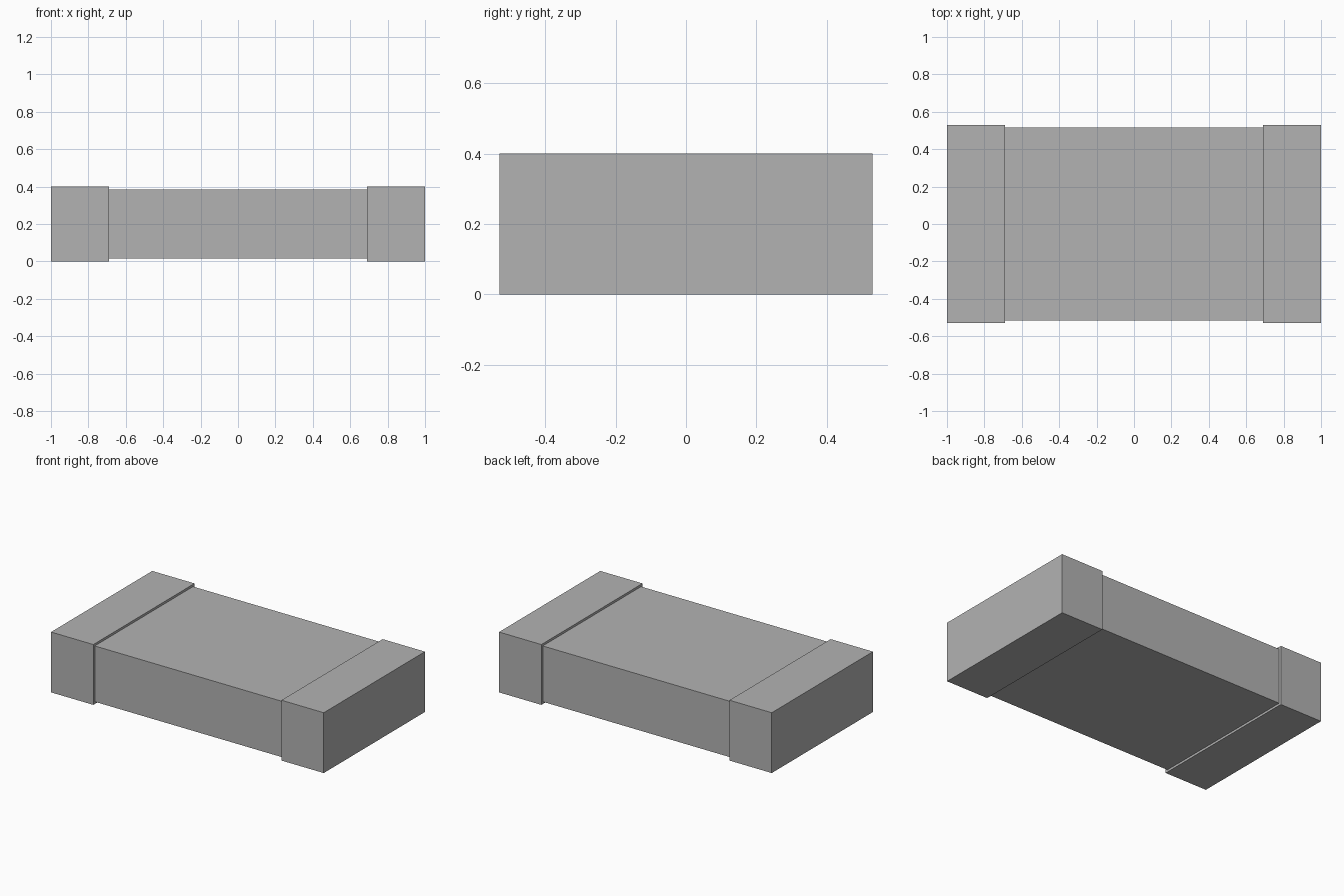
import bpy

# Remove the default cube
cube = bpy.data.objects.get("Cube")
if cube:
    bpy.data.objects.remove(cube, do_unlink=True)

# Single flat grey
grey = bpy.data.materials.new("plain grey")
grey.use_nodes = True
color = (0.45, 0.45, 0.45, 1.0)
grey.diffuse_color = color
grey.node_tree.nodes["Principled BSDF"].inputs["Base Color"].default_value = color

HEIGHT = 0.40
CAP_LENGTH = 0.31
CAP_WIDTH = 1.06
STEP = 0.015  # how far the caps stand proud of the body


def box(name, size, x=0.0):
    """Sharp-edged box centred on the model's mid height."""
    bpy.ops.mesh.primitive_cube_add(size=1, location=(x, 0, HEIGHT / 2))
    obj = bpy.context.object
    obj.name = obj.data.name = name
    obj.scale = size
    bpy.ops.object.transform_apply(location=False, rotation=False, scale=True)
    obj.data.materials.append(grey)
    return obj


# Central block, its ends seated inside the caps
box("body", (2 - 2 * STEP, CAP_WIDTH - 2 * STEP, HEIGHT - 2 * STEP))

# End caps wrapping both ends
for name, side in (("left_end_cap", 1), ("right_end_cap", -1)):
    box(name, (CAP_LENGTH, CAP_WIDTH, HEIGHT), side * (1 - CAP_LENGTH / 2))
